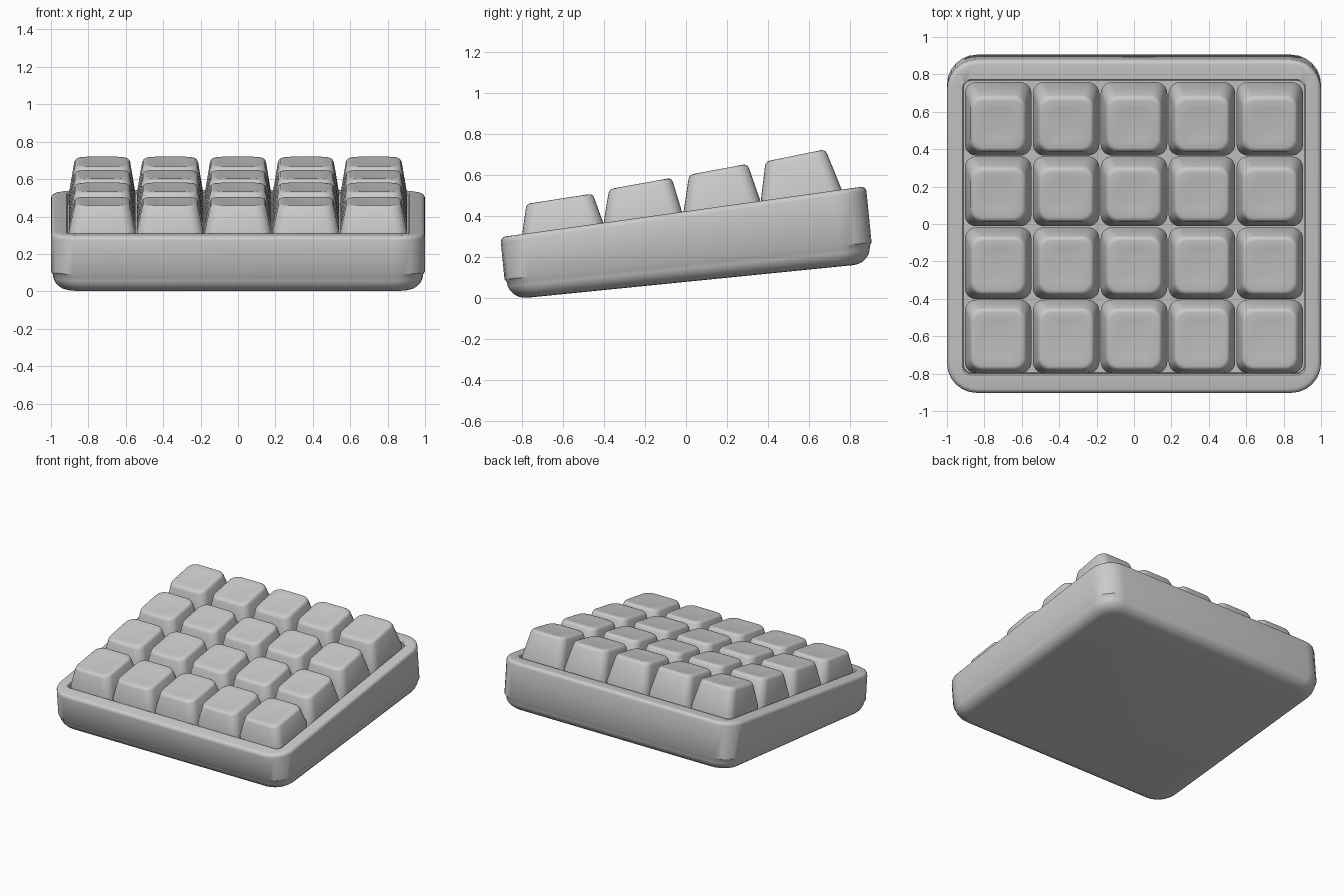
import bpy, bmesh, math

if "Cube" in bpy.data.objects:
    bpy.data.objects.remove(bpy.data.objects["Cube"])


def outline(x0, x1, y0, y1, r, n=6):
    """Rounded rectangle as a counter-clockwise list of (x, y)."""
    pts = []
    for cx, cy, a0 in ((x1 - r, y1 - r, 0), (x0 + r, y1 - r, 90),
                       (x0 + r, y0 + r, 180), (x1 - r, y0 + r, 270)):
        for i in range(n + 1):
            a = math.radians(a0 + 90 * i / n)
            pts.append((cx + r * math.cos(a), cy + r * math.sin(a)))
    return pts


def loft(name, rings, angle=35):
    """Skin a stack of equal-length rings and cap both ends."""
    bm = bmesh.new()
    loops = [[bm.verts.new(p) for p in ring] for ring in rings]
    n = len(loops[0])
    for a, b in zip(loops, loops[1:]):
        for i in range(n):
            j = (i + 1) % n
            bm.faces.new((a[i], a[j], b[j], b[i]))
    bm.faces.new(loops[0][::-1])
    bm.faces.new(loops[-1])
    bmesh.ops.recalc_face_normals(bm, faces=bm.faces)
    mesh = bpy.data.meshes.new(name)
    bm.to_mesh(mesh)
    bm.free()
    ob = bpy.data.objects.new(name, mesh)
    bpy.context.collection.objects.link(ob)
    bpy.ops.object.select_all(action='DESELECT')
    ob.select_set(True)
    bpy.context.view_layer.objects.active = ob
    bpy.ops.object.shade_smooth_by_angle(angle=math.radians(angle))
    return ob


# Tilted wedge case: heights are measured from the sloping bottom or top
def case_ring(pts, h, from_top):
    ring = []
    for x, y in pts:
        hh = h + (0.34 + 0.039 * y if from_top else 0)
        ring.append((x, y - 0.1 * (hh - 0.2), 0.08 + 0.1 * y + hh))
    return ring


def case_outline(inset):
    return outline(-1 + inset, 1 - inset, -0.895 + inset, 0.895 - inset,
                   0.16 - inset * 0.6)


rings = []
for k in range(7):                                  # rounded lower edge
    a = math.radians(15 * k)
    rings.append(case_ring(case_outline(0.01 + 0.09 * (1 - math.sin(a))),
                           0.085 * (1 - math.cos(a)), False))
rings.append(case_ring(case_outline(0.0), 0.10, False))   # seam step
for k in range(5):                                  # rounded rim
    a = math.radians(22.5 * k)
    rings.append(case_ring(case_outline(0.025 * (1 - math.cos(a))),
                           -0.025 * (1 - math.sin(a)), True))
for inset, h in ((-0.006, 0), (0, -0.006), (0, -0.06)):   # key recess
    rings.append(case_ring(outline(-0.91 + inset, 0.91 - inset, -0.79 + inset,
                                   0.783 - inset, 0.04), h, True))
loft("case", rings)

# Keycaps: per-row side profile as (y, z) of
# front base, front top, back top, back base
rows = [
    ((-0.798, 0.315), (-0.778, 0.458), (-0.455, 0.508), (-0.405, 0.370)),
    ((-0.402, 0.365), (-0.375, 0.530), (-0.070, 0.585), (-0.018, 0.415)),
    ((-0.012, 0.420), (0.015, 0.600), (0.300, 0.653), (0.362, 0.475)),
    ((0.366, 0.485), (0.388, 0.665), (0.680, 0.724), (0.758, 0.530)),
]


def key_ring(cx, prof, t, inset=0.0, drop=0.0):
    fb, ft, bt, bb = prof
    mix = lambda a, b, s: a + (b - a) * s
    y0, z0 = mix(fb[0], ft[0], t), mix(fb[1], ft[1], t)
    y1, z1 = mix(bb[0], bt[0], t), mix(bb[1], bt[1], t)
    w = mix(0.178, 0.146, t) - inset
    pts = outline(cx - w, cx + w, y0 + inset, y1 - inset,
                  max(0.06 - 0.3 * inset, 0.02), 5)
    return [(x, y, mix(z0, z1, (y - y0) / (y1 - y0)) - drop) for x, y in pts]


for r, prof in enumerate(rows):
    for c in range(5):
        cx = (c - 2) * 0.363
        loft(f"key_row{r + 1}_col{c + 1}", [
            key_ring(cx, prof, 0, 0, 0.05),
            key_ring(cx, prof, 0),
            key_ring(cx, prof, 0.88),
            key_ring(cx, prof, 0.95, 0.003),
            key_ring(cx, prof, 0.985, 0.009),
            key_ring(cx, prof, 1, 0.02),
            key_ring(cx, prof, 1, 0.06, 0.004),     # shallow dish
            key_ring(cx, prof, 1, 0.11, 0.006),
        ], 40)
